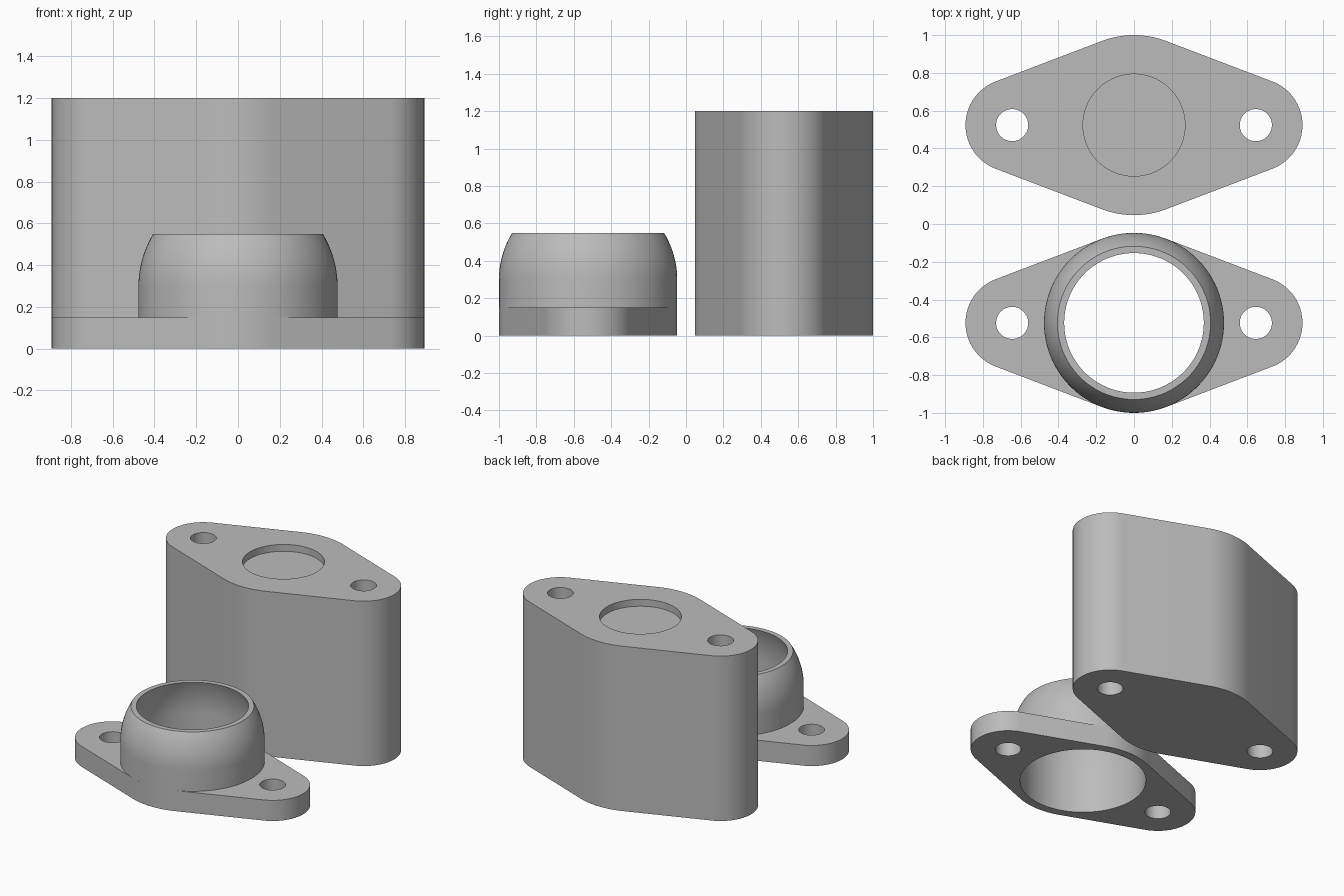
import bpy
import bmesh
from math import sin, cos, pi, asin, sqrt, radians

cube = bpy.data.objects.get("Cube")
if cube:
    bpy.data.objects.remove(cube)

# Shared dimensions
HUB_R, END_R, END_X = 0.4765, 0.247, 0.645
CENTRE_Y, HOLE_R, BORE_R = 0.5235, 0.085, 0.415
SEGMENTS = 96

grey = bpy.data.materials.new("grey")
grey.use_nodes = True
COLOUR = (0.5, 0.5, 0.5, 1)
grey.diffuse_color = COLOUR
grey.node_tree.nodes["Principled BSDF"].inputs["Base Color"].default_value = COLOUR


def make_object(name, bm, y):
    bmesh.ops.recalc_face_normals(bm, faces=bm.faces)
    mesh = bpy.data.meshes.new(name)
    bm.to_mesh(mesh)
    bm.free()
    mesh.materials.append(grey)
    obj = bpy.data.objects.new(name, mesh)
    obj.location.y = y
    bpy.context.collection.objects.link(obj)
    return obj


def arc(cx, radius, start, end, steps):
    angles = [start + (end - start) * i / steps for i in range(steps + 1)]
    return [(cx + radius * cos(a), radius * sin(a)) for a in angles]


def prism(name, outline, z0, z1, y):
    bm = bmesh.new()
    base = bm.faces.new([bm.verts.new((px, py, z0)) for px, py in outline])
    top = bmesh.ops.extrude_face_region(bm, geom=[base], use_keep_orig=True)
    verts = [v for v in top["geom"] if isinstance(v, bmesh.types.BMVert)]
    bmesh.ops.translate(bm, verts=verts, vec=(0, 0, z1 - z0))
    return make_object(name, bm, y)


def cylinder_cut(obj, x, radius, z0, z1):
    circle = arc(x, radius, 0, 2 * pi, SEGMENTS)[:-1]
    cutter = prism("cutter", circle, z0, z1, obj.location.y)
    cutter.hide_render = True
    mod = obj.modifiers.new("cut", "BOOLEAN")
    mod.operation = "DIFFERENCE"
    mod.solver = "EXACT"
    mod.object = cutter
    bpy.context.view_layer.objects.active = obj
    bpy.ops.object.modifier_apply(modifier=mod.name)
    bpy.data.objects.remove(cutter)


def smooth(obj):
    bpy.ops.object.select_all(action="DESELECT")
    obj.select_set(True)
    bpy.context.view_layer.objects.active = obj
    bpy.ops.object.shade_smooth_by_angle(angle=radians(30))


def flange(name, height, y):
    # Outline wraps a large hub circle and two end circles with tangent lines
    t = pi / 2 - asin((HUB_R - END_R) / END_X)
    outline = (arc(END_X, END_R, -t, t, 32) + arc(0, HUB_R, t, pi - t, 16)
               + arc(-END_X, END_R, pi - t, pi + t, 32)
               + arc(0, HUB_R, pi + t, 2 * pi - t, 16))
    obj = prism(name, outline, 0, height, y)
    for x in (-END_X, END_X):
        cylinder_cut(obj, x, HOLE_R, -0.1, height + 0.1)
    return obj


# Tall block with a shallow round recess on top
block = flange("tall_block", 1.2, CENTRE_Y)
cylinder_cut(block, 0, 0.27, 1.15, 1.3)
smooth(block)

# Low flange plate with a large bore
plate = flange("flange_plate", 0.15, -CENTRE_Y)
cylinder_cut(plate, 0, BORE_R, -0.1, 0.3)
smooth(plate)

# Domed collar: straight wall, then both skins curve inward up to the rim
PLATE_Z, DOME_Z, RIM_Z, STEPS = 0.15, 0.3, 0.55, 12


def dome(radius, bulge):
    heights = [(RIM_Z - DOME_Z) * i / STEPS for i in range(STEPS + 1)]
    return [(radius * sqrt(1 - (h / bulge) ** 2), DOME_Z + h) for h in heights]


profile = ([(HUB_R, PLATE_Z)] + dome(HUB_R, HUB_R)
           + dome(BORE_R, 0.55)[::-1] + [(BORE_R, PLATE_Z)])
bm = bmesh.new()
verts = [bm.verts.new((r, 0, z)) for r, z in profile]
edges = [bm.edges.new(pair) for pair in zip(verts, verts[1:])]
bmesh.ops.spin(bm, geom=verts + edges, cent=(0, 0, 0), axis=(0, 0, 1),
               angle=2 * pi, steps=SEGMENTS, use_merge=True)
bmesh.ops.remove_doubles(bm, verts=bm.verts, dist=0.0001)
collar = make_object("domed_collar", bm, -CENTRE_Y)
smooth(collar)
